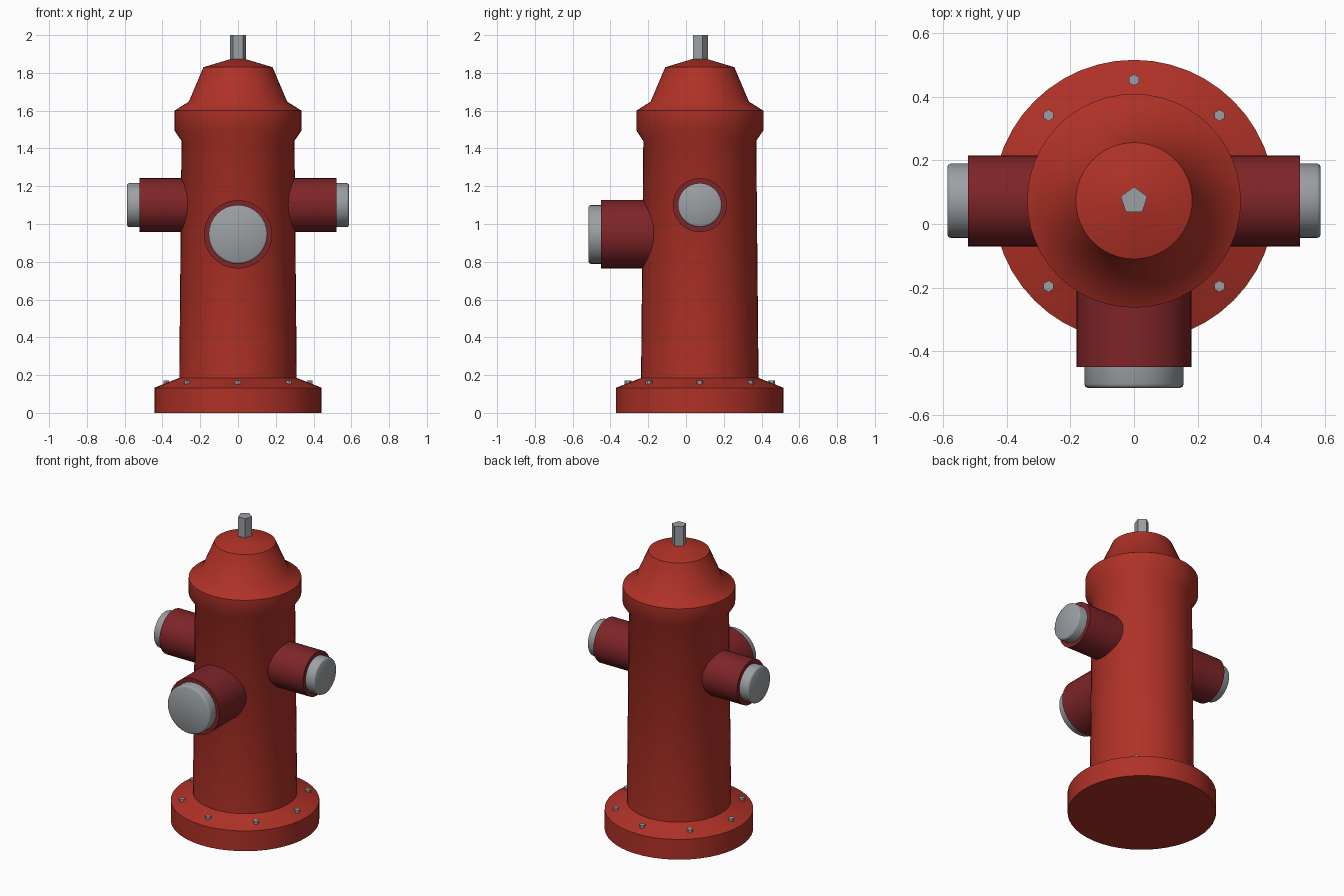
import bpy, bmesh, math
from mathutils import Matrix, Vector

if "Cube" in bpy.data.objects:
    bpy.data.objects.remove(bpy.data.objects["Cube"])

CY = 0.073  # y of the hydrant's vertical axis


def material(name, rgb):
    m = bpy.data.materials.new(name)
    m.diffuse_color = (*rgb, 1)
    m.use_nodes = True
    m.node_tree.nodes["Principled BSDF"].inputs["Base Color"].default_value = m.diffuse_color
    return m


RED = material("bright red", (0.43, 0.031, 0.02))
DARK = material("dark red", (0.21, 0.018, 0.021))
GREY = material("grey metal", (0.33, 0.35, 0.37))


def lathe(name, profile, mat, origin, axis=(0, 0, 1), sides=32, turn=0.0, smooth=True):
    """Closed solid from (radius, distance along axis) points."""
    bm = bmesh.new()
    rings = []
    for r, h in profile:
        rings.append([bm.verts.new((r * math.cos(turn + math.tau * i / sides),
                                    r * math.sin(turn + math.tau * i / sides), h))
                      for i in range(sides)])
    for a, b in zip(rings, rings[1:]):
        for i in range(sides):
            j = (i + 1) % sides
            bm.faces.new((a[i], a[j], b[j], b[i]))
    bm.faces.new(rings[0][::-1])
    bm.faces.new(rings[-1])
    rot = Vector((0, 0, 1)).rotation_difference(Vector(axis)).to_matrix().to_4x4()
    bm.transform(Matrix.Translation(origin) @ rot)
    me = bpy.data.meshes.new(name)
    bm.to_mesh(me)
    bm.free()
    me.materials.append(mat)
    ob = bpy.data.objects.new(name, me)
    bpy.context.collection.objects.link(ob)
    if smooth:
        bpy.ops.object.select_all(action='DESELECT')
        ob.select_set(True)
        bpy.context.view_layer.objects.active = ob
        bpy.ops.object.shade_smooth_by_angle(angle=math.radians(40))
    return ob


# Flanged base, barrel, collar and bonnet
lathe("body", [(0.443, 0), (0.443, 0.133), (0.311, 0.185), (0.299, 1.44),
               (0.336, 1.495), (0.336, 1.60), (0.26, 1.648), (0.183, 1.83),
               (0.03, 1.876)], RED, (0, CY, 0), sides=48)

# Five-sided operating nut
lathe("top_nut", [(0.044, 1.85), (0.044, 2.0)], GREY, (0, CY, 0),
      sides=5, turn=math.pi / 2, smooth=False)


# Outlets: a dark sleeve with a metal cap
def outlet(name, z, axis, r, length, cap_r, cap_end):
    o = (0, CY, z)
    lathe(name + "_outlet", [(r, 0.15), (r, length)], DARK, o, axis)
    lathe(name + "_cap", [(cap_r, length - 0.03), (cap_r, cap_end - 0.012),
                          (cap_r - 0.003, cap_end - 0.004),
                          (cap_r - 0.010, cap_end)], GREY, o, axis)


outlet("right", 1.10, (1, 0, 0), 0.143, 0.522, 0.117, 0.587)
outlet("left", 1.10, (-1, 0, 0), 0.143, 0.522, 0.117, 0.587)
outlet("front", 0.945, (0, -1, 0), 0.181, 0.523, 0.156, 0.588)

# Ring of hexagonal flange bolts
for k in range(8):
    a = math.tau * k / 8
    lathe(f"bolt_{k + 1}", [(0.018, 0.14), (0.018, 0.171)], GREY,
          (0.38 * math.cos(a), CY + 0.38 * math.sin(a), 0),
          sides=6, turn=math.pi / 2, smooth=False)
